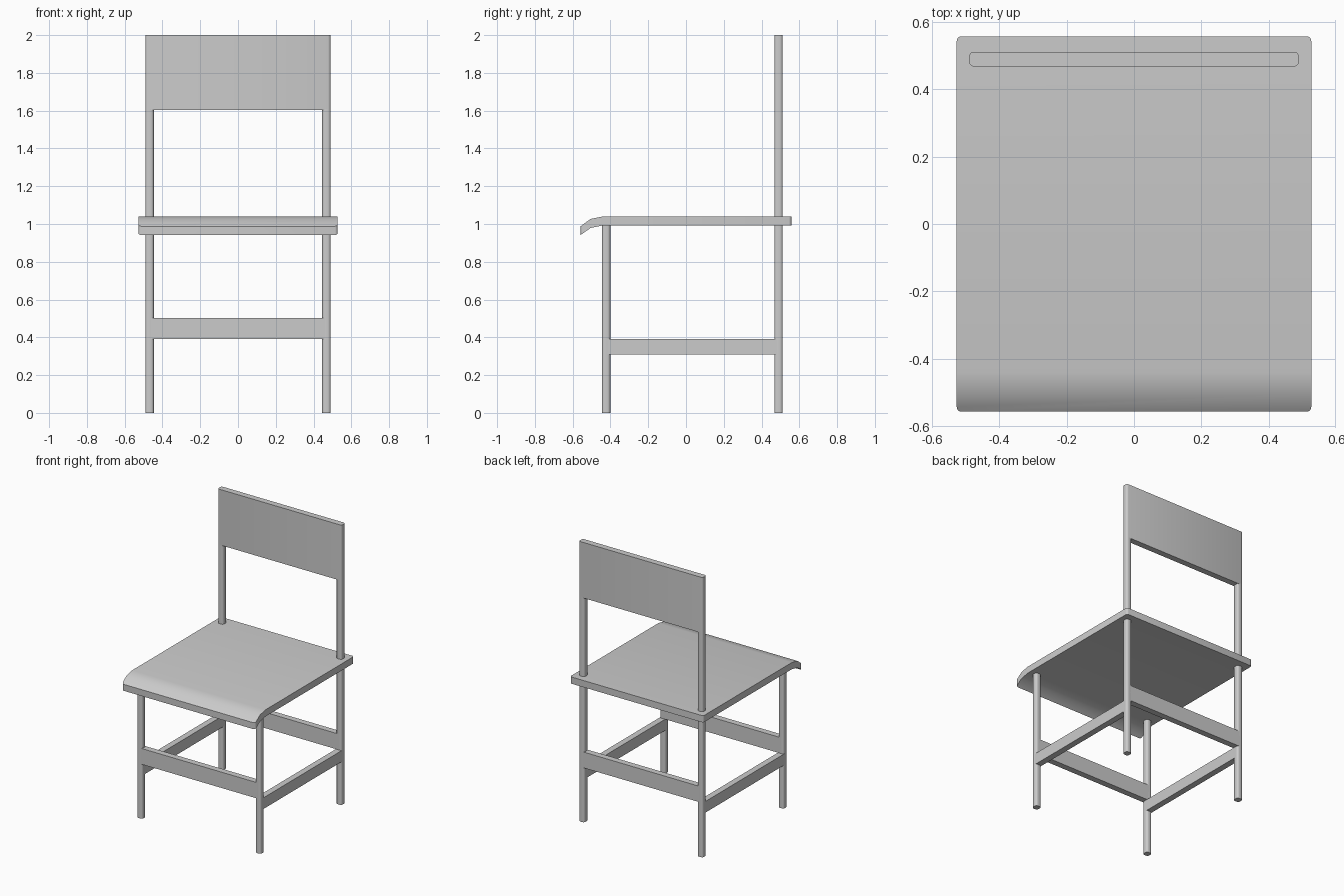
import bpy, bmesh, math

if "Cube" in bpy.data.objects:
    bpy.data.objects.remove(bpy.data.objects["Cube"])

mat = bpy.data.materials.new("light grey")
mat.diffuse_color = (0.6, 0.6, 0.6, 1)
mat.use_nodes = True
mat.node_tree.nodes["Principled BSDF"].inputs["Base Color"].default_value = mat.diffuse_color

T = 0.044          # thickness of posts and rails
X = 0.468          # post centre in x
YB, YF = 0.490, -0.423   # rear and front post centres in y


def finish(bm, name, radius=0.0):
    """Round the vertical edges, then turn the bmesh into an object."""
    if radius:
        edges = [e for e in bm.edges
                 if abs((e.verts[0].co - e.verts[1].co).normalized().z) > 0.99]
        bmesh.ops.bevel(bm, geom=edges, offset=radius, segments=3,
                        profile=0.5, affect='EDGES')
    bmesh.ops.recalc_face_normals(bm, faces=bm.faces)
    mesh = bpy.data.meshes.new(name)
    bm.to_mesh(mesh)
    bm.free()
    mesh.materials.append(mat)
    ob = bpy.data.objects.new(name, mesh)
    bpy.context.collection.objects.link(ob)
    bpy.ops.object.select_all(action='DESELECT')
    ob.select_set(True)
    bpy.context.view_layer.objects.active = ob
    bpy.ops.object.shade_smooth_by_angle(angle=math.radians(35))
    return ob


def box(name, x, y, z, radius=0.0):
    """Box from (min, max) ranges on each axis."""
    bm = bmesh.new()
    bmesh.ops.create_cube(bm, size=1)
    for v in bm.verts:
        v.co = [(r[0] + r[1]) / 2 + c * (r[1] - r[0])
                for c, r in zip(v.co, (x, y, z))]
    return finish(bm, name, radius)


def around(c):
    return (c - T / 2, c + T / 2)


# Seat: side profile with a drooping front lip, extruded across x
profile = [(0.558, 1.04), (-0.44, 1.04), (-0.505, 1.027), (-0.558, 0.988),
           (-0.558, 0.942), (-0.505, 0.979), (-0.44, 0.992), (0.558, 0.992)]
bm = bmesh.new()
face = bm.faces.new([bm.verts.new((-0.527, y, z)) for y, z in profile])
ext = bmesh.ops.extrude_face_region(bm, geom=[face], use_keep_orig=True)
for v in ext["geom"]:
    if isinstance(v, bmesh.types.BMVert):
        v.co.x = 0.527
finish(bm, "seat", 0.014)

# Legs and side rails on both sides
for side, s in (("left", -1), ("right", 1)):
    box(side + "_front_leg", around(s * X), around(YF), (0, 1.0), 0.014)
    box(side + "_rear_post", around(s * X), around(YB), (0, 1.61), 0.014)
    box(side + "_side_rail", around(s * X), (YF, YB), (0.31, 0.39))

# Front and rear rails
for name, y in (("front_rail", YF), ("rear_rail", YB)):
    box(name, (-X, X), around(y), (0.39, 0.503))

# Backrest panel
box("backrest", (-X - T / 2, X + T / 2), around(YB), (1.603, 2.0), 0.014)
